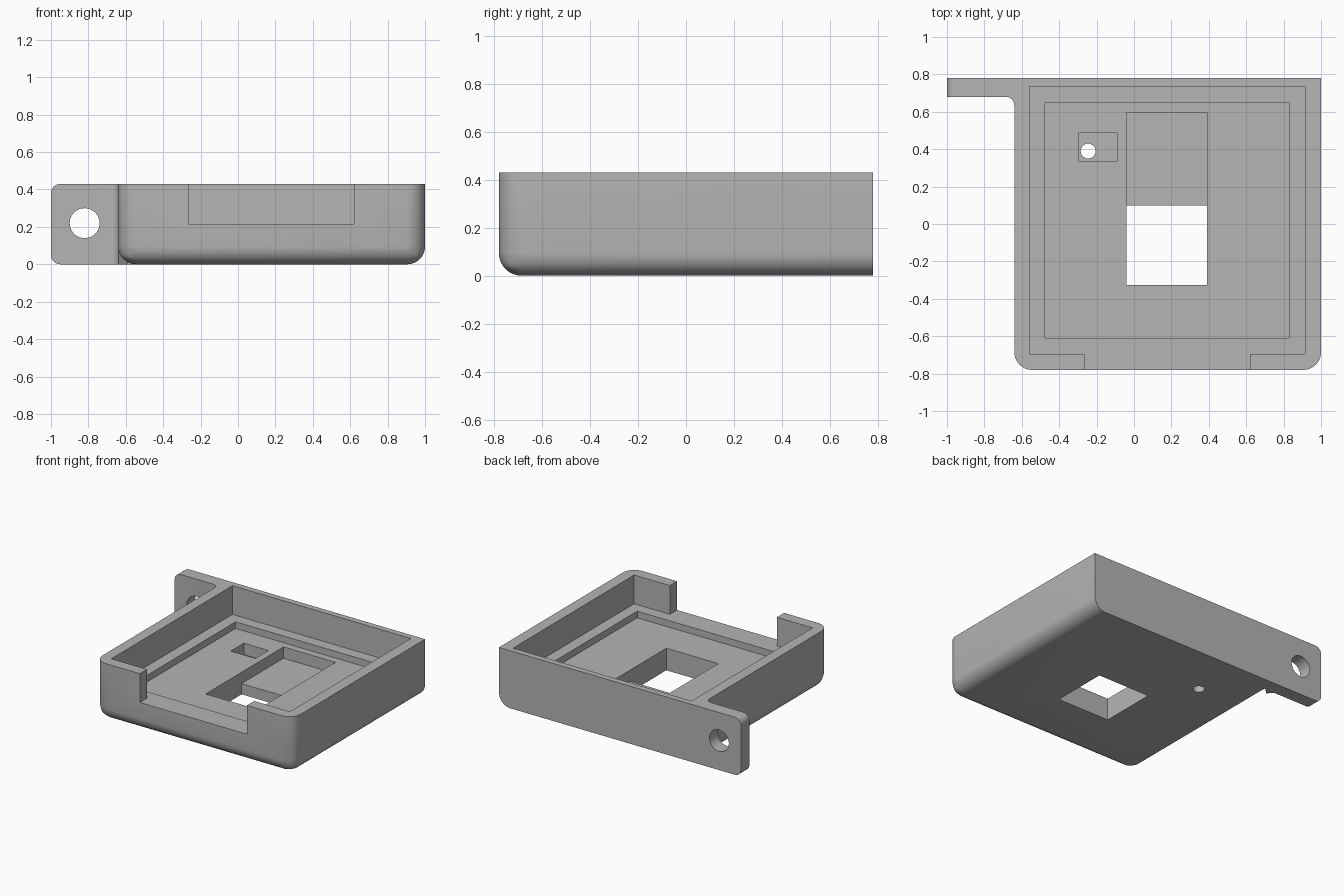
import bpy, bmesh, math

cube = bpy.data.objects.get("Cube")
if cube:
    bpy.data.objects.remove(cube, do_unlink=True)

grey = bpy.data.materials.new("plain grey")
grey.use_nodes = True
COLOUR = (0.46, 0.46, 0.46, 1)
grey.diffuse_color = COLOUR
grey.node_tree.nodes["Principled BSDF"].inputs["Base Color"].default_value = COLOUR

FRONT, BACK, SIDE, TAB_FRONT, TOP = -0.78, 0.78, -0.64, 0.68, 0.43
LEDGE, FLOOR, POCKET = 0.215, 0.165, 0.08


def finish(name, bm):
    bmesh.ops.recalc_face_normals(bm, faces=bm.faces)
    mesh = bpy.data.meshes.new(name)
    bm.to_mesh(mesh)
    bm.free()
    mesh.materials.append(grey)
    ob = bpy.data.objects.new(name, mesh)
    bpy.context.collection.objects.link(ob)
    return ob


def prism(points, z0, z1):
    bm = bmesh.new()
    face = bm.faces.new([bm.verts.new((x, y, z0)) for x, y in points])
    up = bmesh.ops.extrude_face_region(bm, geom=[face])["geom"]
    for v in up:
        if isinstance(v, bmesh.types.BMVert):
            v.co.z = z1
    return bm


def box(x0, x1, y0, y1, z0, z1):
    return prism([(x0, y0), (x1, y0), (x1, y1), (x0, y1)], z0, z1)


def round_edges(bm, rule, radius, segments):
    edges = [e for e in bm.edges if rule(*[v.co for v in e.verts])]
    bmesh.ops.bevel(bm, geom=edges, offset=radius, segments=segments,
                    profile=0.5, affect='EDGES')


def combine(target, tool, operation):
    mod = target.modifiers.new(operation.lower(), 'BOOLEAN')
    mod.object, mod.operation, mod.solver = tool, operation, 'EXACT'
    bpy.context.view_layer.objects.active = target
    bpy.ops.object.modifier_apply(modifier=mod.name)
    bpy.data.objects.remove(tool, do_unlink=True)


# Tray body: front uprights and bottom edges rounded, back and rim sharp
def soft_edge(a, b):
    upright = abs(a.z - b.z) > 0.1 and a.y < 0
    bottom = a.z < 0.01 and b.z < 0.01 and min(a.y, b.y) < 0
    return upright or bottom


bm = box(SIDE, 1, FRONT, BACK, 0, TOP)
round_edges(bm, soft_edge, 0.095, 10)
tray = finish("tray", bm)

# Mounting tab with a fillet against the tray side
r = 0.045
arc = [(SIDE - r + r * math.sin(t), TAB_FRONT - r + r * math.cos(t))
       for t in [i * math.pi / 16 for i in range(9)]]
outline = [(-1, BACK), (-1, TAB_FRONT)] + arc + [(-0.59, TAB_FRONT), (-0.52, TAB_FRONT), (-0.52, BACK)]
bm = prism(outline, 0, TOP)
round_edges(bm, lambda a, b: a.x < -0.99 and b.x < -0.99 and abs(a.y - b.y) > 0.05, 0.05, 6)
combine(tray, finish("mounting_tab", bm), 'UNION')

# Recesses and openings
cuts = {
    "main_cavity": (-0.56, 0.915, -0.695, 0.735, LEDGE, 1),
    "front_notch": (-0.265, 0.62, -1, -0.6, LEDGE, 1),
    "inner_recess": (-0.475, 0.83, -0.61, 0.65, FLOOR, 1),
    "large_pocket": (-0.04, 0.39, -0.325, 0.595, POCKET, 1),
    "window": (-0.04, 0.39, -0.325, 0.1, -0.5, 1),
    "small_pocket": (-0.295, -0.09, 0.335, 0.49, POCKET, 1),
}
for name, size in cuts.items():
    combine(tray, finish(name, box(*size)), 'DIFFERENCE')


# Round holes in the floor and the tab
def drill(name, centre, radius, tilt):
    bm = bmesh.new()
    bmesh.ops.create_cone(bm, cap_ends=True, segments=40, radius1=radius,
                          radius2=radius, depth=0.6)
    hole = finish(name, bm)
    hole.location, hole.rotation_euler.x = centre, tilt
    bpy.context.view_layer.update()
    combine(tray, hole, 'DIFFERENCE')


drill("floor_hole", (-0.245, 0.39, 0), 0.04, 0)
drill("tab_hole", (-0.82, 0.73, 0.22), 0.08, math.pi / 2)

# Smooth the rounded surfaces, keep real edges sharp
bpy.ops.object.select_all(action='DESELECT')
tray.select_set(True)
bpy.context.view_layer.objects.active = tray
bpy.ops.object.shade_smooth_by_angle(angle=math.radians(30))
